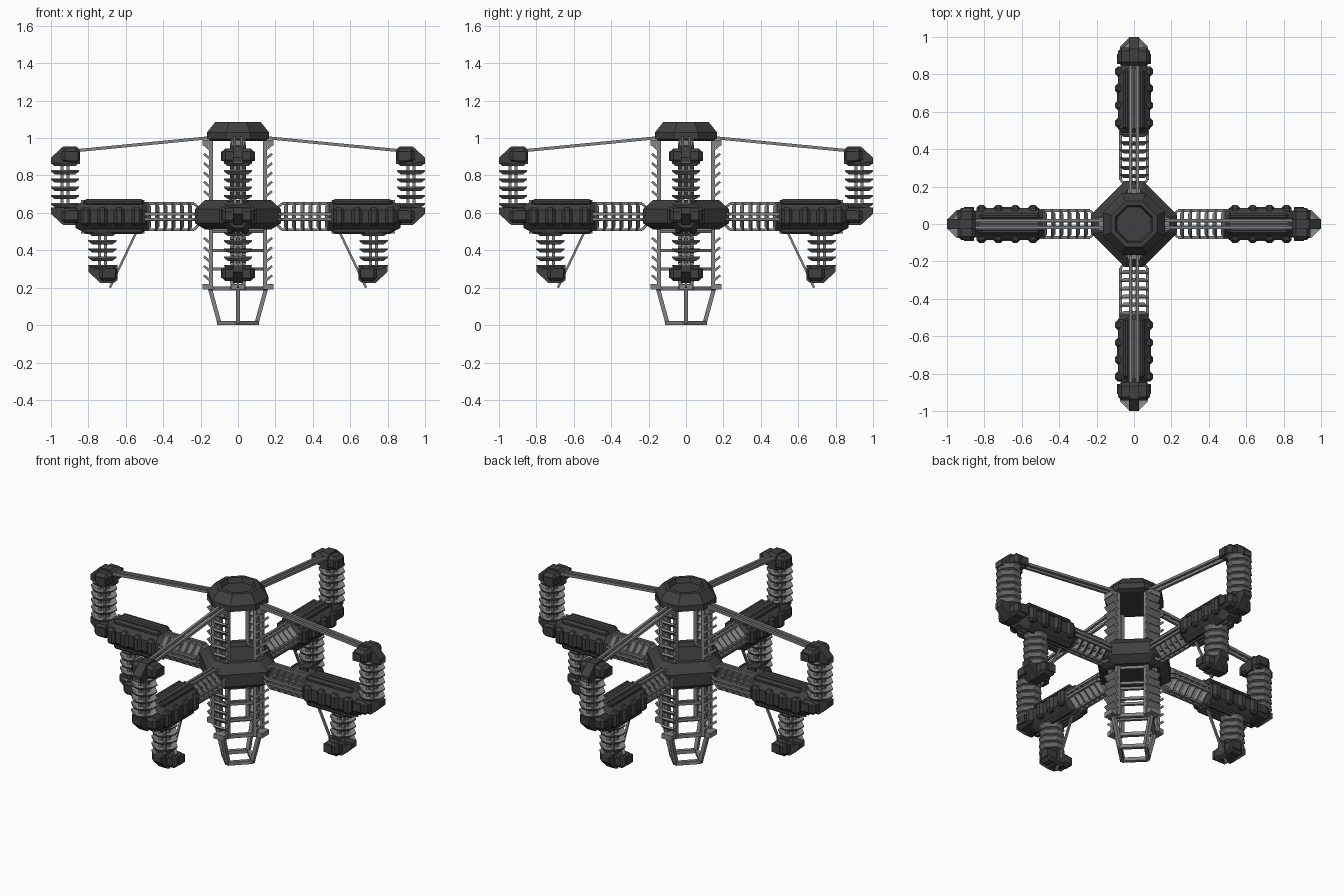
import bpy, bmesh, math
from mathutils import Vector, Matrix

if "Cube" in bpy.data.objects:
    bpy.data.objects.remove(bpy.data.objects["Cube"])


def material(name, v):
    m = bpy.data.materials.new(name)
    m.diffuse_color = (v, v, v, 1)
    m.use_nodes = True
    m.node_tree.nodes["Principled BSDF"].inputs["Base Color"].default_value = m.diffuse_color
    return m


DARK = material("dark grey hull", 0.05)
STEEL = material("steel grey frame", 0.23)
ZA = 0.58                      # arm axis height


def cut_diamond(a):
    """Octagon with flats on the axes at 1 and half flat width a."""
    return [(1, -a), (1, a), (a, 1), (-a, 1), (-1, a), (-1, -a), (-a, -1), (a, -1)]


OCT = cut_diamond(math.tan(math.pi / 8))


def finish(name, bm, mat, copies=1):
    """Make the object, with copies turned about the z axis."""
    bmesh.ops.recalc_face_normals(bm, faces=bm.faces)
    me = bpy.data.meshes.new(name)
    bm.to_mesh(me)
    bm.free()
    me.materials.append(mat)
    for k in range(copies):
        ob = bpy.data.objects.new(name if copies == 1 else f"{name}_{k + 1}", me)
        ob.rotation_euler.z = k * math.pi / 2
        bpy.context.collection.objects.link(ob)


def loft(bm, outline, levels, mtx=Matrix()):
    """Stack scaled outlines; levels are (scale, height)."""
    rings = [[bm.verts.new(mtx @ Vector((x * s, y * s, z))) for x, y in outline] for s, z in levels]
    n = len(outline)
    for a, b in zip(rings, rings[1:]):
        for i in range(n):
            bm.faces.new((a[i], a[(i + 1) % n], b[(i + 1) % n], b[i]))
    bm.faces.new(rings[0][::-1])
    bm.faces.new(rings[-1])


def rod(bm, p, q, r=0.009):
    p, q = Vector(p), Vector(q)
    d = q - p
    m = Matrix.Translation(p) @ d.to_track_quat('Z', 'Y').to_matrix().to_4x4()
    loft(bm, [(r, r), (-r, r), (-r, -r), (r, -r)], [(1, 0), (1, d.length)], m)


def box(bm, c, size, tilt=0.0, bevel=0.0):
    m = Matrix.Translation(c) @ Matrix.Rotation(tilt, 4, 'Y') @ Matrix.Diagonal((*size, 1))
    v = bmesh.ops.create_cube(bm, size=1, matrix=m)["verts"]
    if bevel:
        edges = list({e for a in v for e in a.link_edges})
        bmesh.ops.bevel(bm, geom=edges, offset=bevel, segments=1, affect='EDGES')


def extrude_y(bm, profile, w):
    """Extrude an x-z profile to half width w."""
    a = [bm.verts.new((x, -w, z)) for x, z in profile]
    b = [bm.verts.new((x, w, z)) for x, z in profile]
    n = len(a)
    bm.faces.new(a)
    bm.faces.new(b[::-1])
    for i in range(n):
        bm.faces.new((a[i], a[(i + 1) % n], b[(i + 1) % n], b[i]))


def fins(bm, mtx, length, step=0.044):
    """Dished diamond fins spaced along the local z axis."""
    for i in range(int(length / step)):
        m = mtx @ Matrix.Translation((0, 0, i * step))
        loft(bm, cut_diamond(0.28), [(0.02, 0), (0.055, 0), (0.076, 0.016), (0.076, 0.022),
                                     (0.053, 0.008), (0.02, 0.008)], m)


# Hub: diamond with cut corners and a recessed top
bm = bmesh.new()
loft(bm, cut_diamond(0.22), [(0.175, 0.51), (0.23, 0.545), (0.23, 0.62), (0.175, 0.67),
                             (0.14, 0.67), (0.13, 0.645)])
finish("hub", bm, DARK)

# Top cap with a dish
bm = bmesh.new()
loft(bm, cut_diamond(0.38), [(0.14, 0.985), (0.166, 0.995), (0.166, 1.03), (0.122, 1.085),
                             (0.1, 1.085), (0.09, 1.055)])
finish("top_cap", bm, DARK)

# Spine columns: paired rods, end blocks
bm = bmesh.new()
for y in (-0.03, 0.03):
    rod(bm, (0.145, y, 0.19), (0.145, y, 1.0), 0.011)
for z in (0.205, 0.975):
    box(bm, (0.165, 0, z), (0.05, 0.07, 0.03))
finish("spine_column", bm, STEEL, 4)

# Spine ribs slanting up and outwards
bm = bmesh.new()
for i in range(15):
    z = 0.25 + i * 0.05
    if not 0.49 < z < 0.68:
        box(bm, (0.163, 0, z), (0.05, 0.085, 0.013), -0.7)
finish("spine_rib", bm, STEEL, 4)

# Lower cage: cross bars, tapered legs and foot ring
bm = bmesh.new()
for z in (0.3, 0.4, 0.5):
    rod(bm, (0.145, 0.02, z), (0.02, 0.145, z), 0.008)
rod(bm, (0.15, 0, 0.195), (0, 0.15, 0.195), 0.011)
rod(bm, (0.15, 0, 0.195), (0.1, 0, 0.012), 0.011)
rod(bm, (0.105, 0, 0.011), (0, 0.105, 0.011), 0.011)
finish("lower_cage", bm, STEEL, 4)

# Arm rods: core pair plus outer rails that close in on the hub
bm = bmesh.new()
for a in (-0.016, 0.016):
    rod(bm, (0.18, a, ZA + 0.016), (0.9, a, ZA + 0.016), 0.007)
    rod(bm, (0.18, a, ZA - 0.016), (0.9, a, ZA - 0.016), 0.007)
for s in (-1, 1):
    for t in (-0.014, 0.014):
        rod(bm, (0.235, s * 0.072, ZA + t), (0.5, s * 0.072, ZA + t), 0.007)
        rod(bm, (0.21, s * 0.045, ZA + t), (0.235, s * 0.072, ZA + t), 0.007)
        rod(bm, (0.235, t, ZA + s * 0.07), (0.5, t, ZA + s * 0.07), 0.007)
        rod(bm, (0.21, t, ZA + s * 0.045), (0.235, t, ZA + s * 0.07), 0.007)
finish("arm_rods", bm, STEEL, 4)

# Arm fins
bm = bmesh.new()
fins(bm, Matrix.Translation((0.245, 0, ZA)) @ Matrix.Rotation(math.pi / 2, 4, 'Y'), 0.27)
finish("arm_fins", bm, STEEL, 4)

# Arm pod: octagonal sleeve, ridge plates above and below, side lugs
bm = bmesh.new()
loft(bm, OCT, [(0.06, 0.475), (0.085, 0.51), (0.085, 0.82), (0.06, 0.87)],
     Matrix.Translation((0, 0, ZA)) @ Matrix.Rotation(math.pi / 2, 4, 'Y'))
for s in (-1, 1):
    for y in (-0.04, 0.04):
        box(bm, (0.665, y, ZA + s * 0.075), (0.32, 0.035, 0.036), 0, 0.012)
    for x in (0.54, 0.635, 0.725, 0.815):
        box(bm, (x, s * 0.077, ZA), (0.055, 0.048, 0.1), 0, 0.015)
finish("arm_pod", bm, DARK, 4)

# Steel rods lying in the groove on top of the pod
bm = bmesh.new()
for s in (-1, 1):
    for y in (-0.014, 0.014):
        rod(bm, (0.5, y, ZA + s * 0.085), (0.84, y, ZA + s * 0.085), 0.005)
finish("pod_rods", bm, STEEL, 4)

# Vertical masts: one up at the arm tip, one down under the pod
for name, x, z0, z1 in (("upper_mast", 0.925, 0.6, 0.9), ("lower_mast", 0.725, 0.27, 0.52)):
    bm = bmesh.new()
    for a in (-0.016, 0.016):
        for b in (-0.016, 0.016):
            rod(bm, (x + a, b, z0), (x + a, b, z1), 0.008)
    finish(name + "_rods", bm, STEEL, 4)
    bm = bmesh.new()
    fins(bm, Matrix.Translation((x, 0, z0 + 0.03)), z1 - z0 - 0.015)
    finish(name + "_fins", bm, STEEL, 4)

# Mast end caps: nosed wedge with a wide block; up (s=1) or down (s=-1)
for name, x, z, s in (("upper_end_cap", 0.925, 0.86, 1), ("arm_tip_cap", 0.925, 0.63, -1),
                      ("lower_end_cap", 0.725, 0.32, -1)):
    bm = bmesh.new()
    wedge = [(-0.08, 0.0), (-0.08, 0.08), (-0.06, 0.095), (0.01, 0.095), (0.075, 0.035), (0.075, 0.0)]
    extrude_y(bm, [(x + u, z + s * v) for u, v in wedge], 0.028)
    box(bm, (x - 0.03, 0, z + s * 0.045), (0.095, 0.17, 0.08), 0, 0.018)
    box(bm, (x - 0.043, 0, z + s * 0.042), (0.055, 0.182, 0.05))
    finish(name, bm, DARK, 4)

# Stays: paired upper stays and a lower brace
bm = bmesh.new()
for y in (-0.018, 0.018):
    rod(bm, (0.14, y, 1.003), (0.87, y, 0.932), 0.008)
finish("upper_stay", bm, STEEL, 4)
bm = bmesh.new()
rod(bm, (0.535, 0, 0.515), (0.685, 0, 0.2), 0.006)
finish("lower_brace", bm, STEEL, 4)
